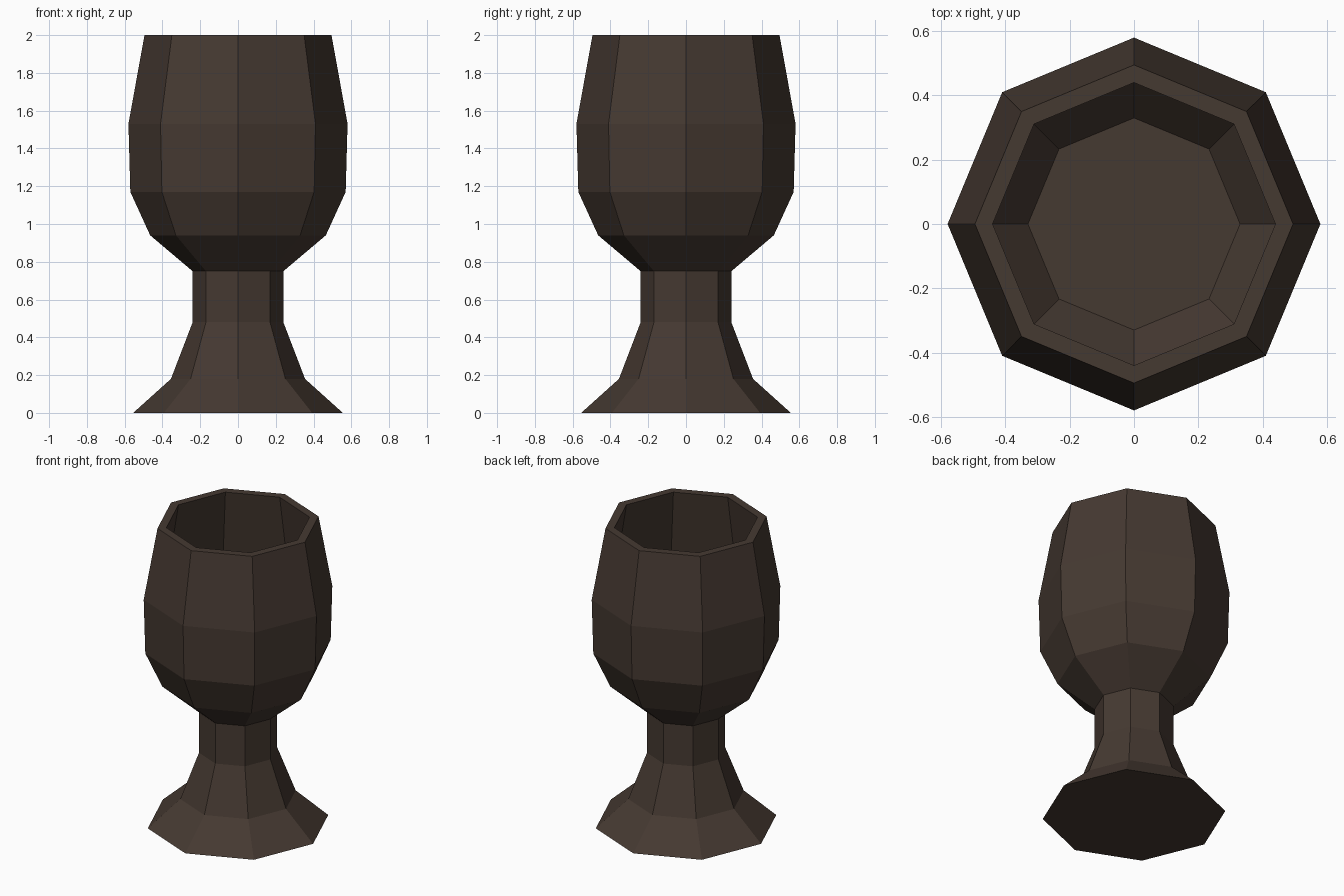
import bpy
import bmesh
from math import cos, sin, tau

if "Cube" in bpy.data.objects:
    bpy.data.objects.remove(bpy.data.objects["Cube"], do_unlink=True)

SIDES = 8

wood = bpy.data.materials.new("dark_brown")
wood.use_nodes = True
colour = (0.06, 0.041, 0.031, 1)
wood.diffuse_color = colour
wood.node_tree.nodes["Principled BSDF"].inputs["Base Color"].default_value = colour


def lathe(name, profile, cap_first=False, cap_last=False):
    """Turn a (radius, height) profile into a faceted eight-sided part."""
    bm = bmesh.new()
    rings = [[bm.verts.new((r * cos(tau * i / SIDES), r * sin(tau * i / SIDES), z))
              for i in range(SIDES)] for r, z in profile]
    for low, high in zip(rings, rings[1:]):
        for i in range(SIDES):
            j = (i + 1) % SIDES
            bm.faces.new((low[i], low[j], high[j], high[i]))
    if cap_first:
        bm.faces.new(rings[0][::-1])
    if cap_last:
        bm.faces.new(rings[-1])
    mesh = bpy.data.meshes.new(name)
    bm.to_mesh(mesh)
    bm.free()
    mesh.materials.append(wood)
    obj = bpy.data.objects.new(name, mesh)
    bpy.context.collection.objects.link(obj)
    return obj


# Flared foot and straight stem, closed underneath
lathe("foot_and_stem", [(0.555, 0), (0.355, 0.18), (0.24, 0.48), (0.24, 0.75)],
      cap_first=True)

# Bowl: outside wall, flat rim, then the hollow inside down to its floor
outside = [(0.24, 0.75), (0.465, 0.94), (0.57, 1.17), (0.58, 1.53), (0.495, 2)]
inside = [(0.44, 2), (0.52, 1.53), (0.51, 1.17), (0.33, 0.95)]
lathe("bowl", outside + inside, cap_last=True)
